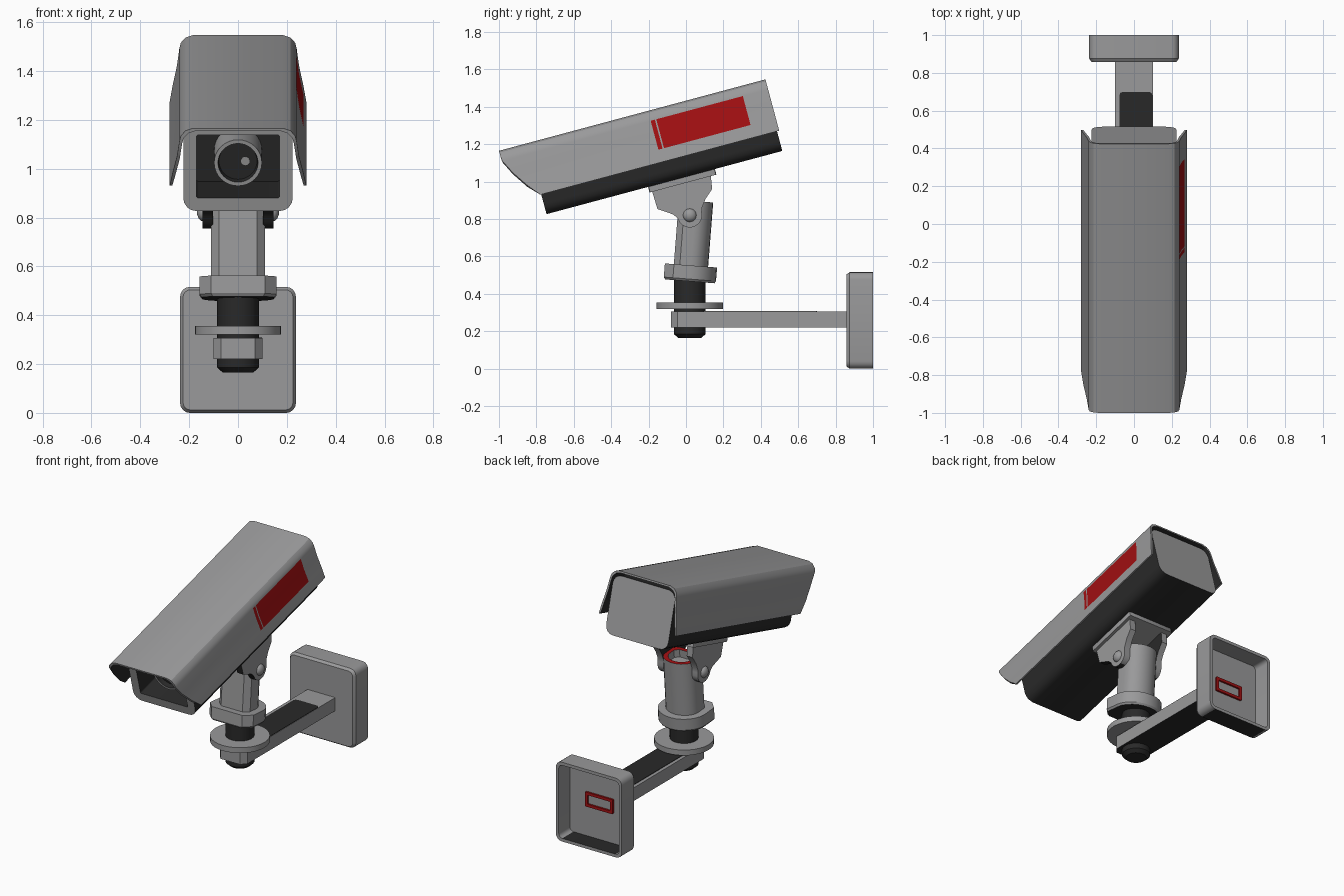
import bpy, bmesh, math
from mathutils import Matrix, Vector

if "Cube" in bpy.data.objects:
    bpy.data.objects.remove(bpy.data.objects["Cube"])

GREY, DARK, RED = 0, 1, 2
MATS = []
for name, col in (("light_grey", (0.32, 0.32, 0.325)), ("charcoal", (0.022, 0.022, 0.022)),
                  ("red", (0.36, 0.005, 0.006))):
    m = bpy.data.materials.new(name)
    m.diffuse_color = (*col, 1)
    m.use_nodes = True
    m.node_tree.nodes["Principled BSDF"].inputs["Base Color"].default_value = m.diffuse_color
    MATS.append(m)

# camera frame: x, u = back along the housing, v = up from the shield top
CAM = Matrix.Translation((0, -1, 1.165)) @ Matrix.Rotation(math.radians(15), 4, 'X')
# upper post frame, leaning slightly back
POST = Matrix.Translation((0, 0.02, 0.467)) @ Matrix.Rotation(math.radians(-4.5), 4, 'X')


def loft(name, rings, mat=GREY, caps=(GREY, GREY), M=Matrix(), angle=30):
    """Skin closed rings; mat is an index or a rule of (band, segment)."""
    rule = mat if callable(mat) else (lambda i, j: mat)
    bm = bmesh.new()
    vs = [[bm.verts.new(M @ Vector(p)) for p in r] for r in rings]
    n = len(rings[0])
    for i in range(len(vs) - 1):
        for j in range(n):
            k = (j + 1) % n
            f = bm.faces.new((vs[i][j], vs[i][k], vs[i + 1][k], vs[i + 1][j]))
            f.material_index = rule(i, j)
    for ring, c in ((vs[0], caps[0]), (vs[-1], caps[1])):
        if c is not None:
            bm.faces.new(ring).material_index = c
    bmesh.ops.recalc_face_normals(bm, faces=bm.faces)
    me = bpy.data.meshes.new(name)
    bm.to_mesh(me)
    bm.free()
    for m in MATS:
        me.materials.append(m)
    ob = bpy.data.objects.new(name, me)
    bpy.context.collection.objects.link(ob)
    bpy.ops.object.select_all(action='DESELECT')
    ob.select_set(True)
    bpy.context.view_layer.objects.active = ob
    bpy.ops.object.shade_smooth_by_angle(angle=math.radians(angle))
    return ob


def rrect(x0, x1, y0, y1, r, n=4):
    """Rounded rectangle; segment n is the bottom edge."""
    pts = []
    for k, (cx, cy) in enumerate(((x0 + r, y0 + r), (x1 - r, y0 + r), (x1 - r, y1 - r), (x0 + r, y1 - r))):
        for i in range(n + 1):
            a = math.radians(180 + 90 * k + 90 * i / n)
            pts.append((cx + r * math.cos(a), cy + r * math.sin(a)))
    return pts


def circle(r, n=32, cx=0, cy=0):
    return [(cx + r * math.cos(2 * math.pi * i / n), cy + r * math.sin(2 * math.pi * i / n)) for i in range(n)]


def dshape(rx, ry, s=1.0):
    """Round at the back, flat with chamfers at the front."""
    back = [(rx * math.cos(math.pi * i / 12), ry * math.sin(math.pi * i / 12)) for i in range(13)]
    pts = back + [(-rx, -ry * 0.65), (-rx * 0.7, -ry), (rx * 0.7, -ry), (rx, -ry * 0.65)]
    return [(x * s, y * s) for x, y in pts]


def at_x(p, x): return [(x, a, b) for a, b in p]
def at_y(p, y): return [(a, y, b) for a, b in p]
def at_z(p, z): return [(a, b, z) for a, b in p]


# sun shield: flared hood with a swept-back front edge and a red side panel
half = [(.28, -.284), (.268, -.215), (.25, -.13), (.24, -.055), (.234, -.032), (.215, -.01), (.185, 0)]


def front(v):
    if v > -.05:
        return 0
    if v > -.17:
        return (-.05 - v) * .5
    return .06 + (-.17 - v) * .816


stations = (.825, .848, .856, 1.335, 1.475)
rings = []
for s in (1, -1):
    for x, v in (half if s == 1 else half[::-1]):
        us = (front(v),) + stations
        xi, vi = x - .011, (v if v < -.28 else v - .011)
        rings.append([(s * x, u, v) for u in us] + [(s * xi, u, vi) for u in us[::-1]])


def shield_rule(i, j):
    if j in (1, 3) and i in (1, 2):
        return RED
    return DARK if 6 <= j <= 10 else GREY


loft("sun_shield", rings, shield_rule, M=CAM)

# housing: dark box, grey back and front frame, deep open front
outer = rrect(-.224, .224, -.393, -.03, .055)
inner = rrect(-.17, .17, -.337, -.07, .008)
loft("camera_housing", [at_y(outer, 1.463), at_y(outer, .158), at_y(inner, .158), at_y(inner, .42)],
     lambda i, j: GREY if i == 1 else DARK, (GREY, DARK), CAM)

# lens barrel, glass and glint
LV = -.205
loft("lens_barrel", [at_y(circle(.098, cy=LV), .43), at_y(circle(.098, cy=LV), .22),
                     at_y(circle(.082, cy=LV), .22), at_y(circle(.078, cy=LV), .25)],
     lambda i, j: DARK if i == 2 else GREY, (GREY, DARK), CAM)
loft("lens_glint", [at_y(circle(.018, 16, .03, LV), .248), at_y(circle(.018, 16, .03, LV), .252)], GREY, M=CAM)

# tilt bracket: plate, two ears, pivot bolt
plate = rrect(-.165, .165, .72, 1.09, .01, 2)
loft("bracket_plate", [at_z(plate, -.424), at_z(plate, -.392)], GREY, M=CAM)
PU, PV = .896, -.597
ear = [(1.06, -.42), (1.048, -.493), (1.0, -.535), (.97, -.575)]
ear += [(PU + .066 * math.cos(a), PV + .066 * math.sin(a))
        for a in [math.radians(-10 * 2 * i) for i in range(10)]]
ear += [(.812, -.57), (.738, -.52), (.735, -.42)]
for side, s in (("right", 1), ("left", -1)):
    loft(side + "_bracket_ear", [at_x(ear, s * .103), at_x(ear, s * .145)],
         lambda i, j: DARK if 8 <= j <= 15 else GREY, (DARK, GREY), CAM)
    dome = [at_x(circle(r, 20, PU, PV), s * x) for x, r in ((.14, .036), (.15, .035), (.16, .026), (.167, .01))]
    loft(side + "_pivot_bolt", dome, GREY, M=CAM, angle=60)
loft("pivot_pin", [at_x(circle(.025, 16, PU, PV), -.12), at_x(circle(.025, 16, PU, PV), .12)], DARK, M=CAM)

# upper post with a red rim at the top, and its collar
loft("upper_post", [at_z(dshape(.11, .092), .05), at_z(dshape(.11, .092), .43),
                    at_z(dshape(.11, .092, .72), .43), at_z(dshape(.11, .092, .72), .38)],
     lambda i, j: RED if i == 1 else GREY, M=POST)
loft("post_collar", [at_z(dshape(.148, .132), 0), at_z(dshape(.157, .14), .012),
                     at_z(dshape(.157, .14), .085)], GREY, (DARK, GREY), POST)

# dark swivel shaft and washer disc
loft("swivel_shaft", [at_z(circle(r, 24, 0, .02), z) for z, r in ((.165, .062), (.185, .085), (.50, .085))],
     DARK, (DARK, DARK))
loft("swivel_disc", [at_z(circle(.177, 32, 0, .02), .32), at_z(circle(.177, 32, 0, .02), .355)])

# support arm with chamfered end and a dark strip on top
arm = [(-.1, .87), (-.1, -.045), (-.07, -.08), (.07, -.08), (.1, -.045), (.1, .87)]
loft("support_arm", [at_z(arm, .22), at_z(arm, .306)], GREY, (DARK, GREY))
strip = rrect(-.078, .098, .09, .70, .02, 2)
loft("arm_top_strip", [at_z(strip, .304), at_z(strip, .309)], DARK, (DARK, DARK))

# hollow wall plate, open at the back, and the red arm end frame inside it
wall_o = rrect(-.237, .237, 0, .516, .04)
wall_f = rrect(-.225, .225, .012, .504, .03)
wall_i = rrect(-.217, .217, .02, .496, .025)
loft("wall_plate", [at_y(wall_f, .858), at_y(wall_o, .875), at_y(wall_o, 1), at_y(wall_i, 1), at_y(wall_i, .885)],
     lambda i, j: DARK if j == 4 and i in (1, 3) else GREY)
fo, fi = rrect(-.1, .1, .215, .31, .004, 1), rrect(-.082, .082, .233, .292, .004, 1)
loft("arm_end_frame", [at_y(fo, .88), at_y(fo, .897), at_y(fi, .897), at_y(fi, .88)], RED, (None, None))
